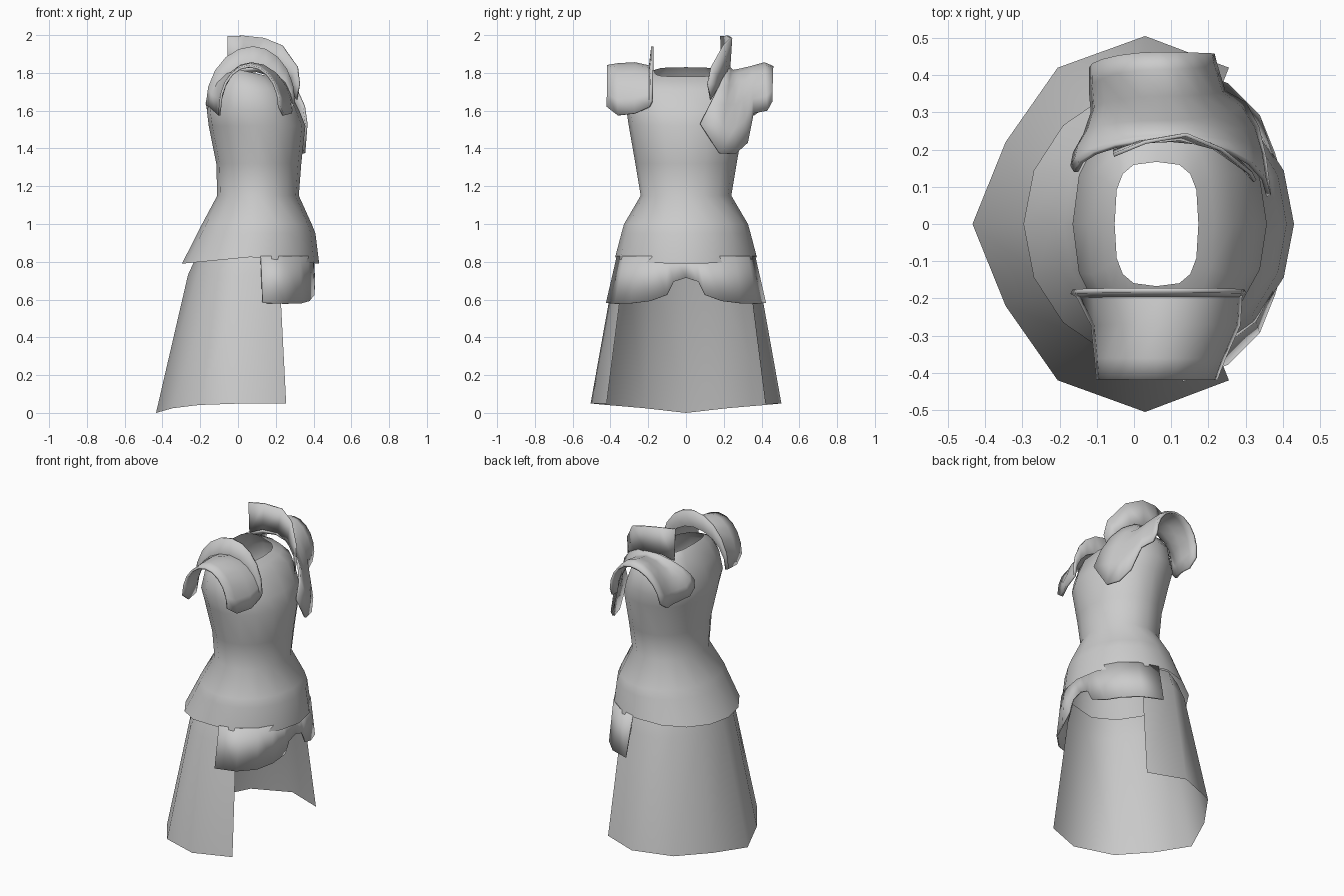
import bpy, bmesh
from math import sin, cos, pi, radians


def loft(name, rows, closed=False, thick=0.0):
    """Skin a surface across rows of points."""
    bm = bmesh.new()
    grid = [[bm.verts.new(p) for p in row] for row in rows]
    n = len(rows[0])
    for a, b in zip(grid, grid[1:]):
        for i in range(n if closed else n - 1):
            j = (i + 1) % n
            bm.faces.new((a[i], a[j], b[j], b[i]))
    bmesh.ops.recalc_face_normals(bm, faces=bm.faces)
    me = bpy.data.meshes.new(name)
    bm.to_mesh(me)
    bm.free()
    ob = bpy.data.objects.new(name, me)
    bpy.context.collection.objects.link(ob)
    bpy.ops.object.select_all(action='DESELECT')
    ob.select_set(True)
    bpy.context.view_layer.objects.active = ob
    bpy.ops.object.shade_smooth_by_angle(angle=radians(42))
    if thick:
        m = ob.modifiers.new("thickness", 'SOLIDIFY')
        m.thickness = thick
        m.offset = 0
    return ob


def ring(z, x0, x1, yh, power=2.0, dip=0.0, tilt=0.0, n=16):
    """Superellipse section; dip lowers front and back, tilt lowers the front."""
    pts = []
    for i in range(n):
        c, s = cos(2 * pi * i / n), sin(2 * pi * i / n)
        cx = abs(c) ** (2 / power) * (1 if c > 0 else -1)
        sy = abs(s) ** (2 / power) * (1 if s > 0 else -1)
        pts.append(((x0 + x1) / 2 + cx * (x1 - x0) / 2, yh * sy,
                    z - dip * abs(cx) - tilt * cx))
    return pts


def mirrored(half):
    """Half row starting on y = 0, extended to the -y side."""
    return [(x, -y, z) for x, y, z in reversed(half[1:])] + half


def arch(back, top, front, n=5):
    """Two quarter ellipses: back bottom, over the top, down to front bottom."""
    def quarter(p, a):
        return (top[0] + (p[0] - top[0]) * sin(a),
                p[1] + (top[1] - p[1]) * cos(a),
                p[2] + (top[2] - p[2]) * cos(a))
    angs = [i * pi / 2 / n for i in range(n + 1)]
    return [quarter(back, a) for a in reversed(angs)] + [quarter(front, a) for a in angs[1:]]


# Torso shell, neck to hem (the chest faces +x)
loft("torso", [
    ring(1.805, -0.052, 0.173, 0.167, 3.2, tilt=0.025),
    ring(1.775, -0.085, 0.215, 0.245, 2.6, tilt=0.02),
    ring(1.71, -0.125, 0.27, 0.30, 2.4),
    ring(1.60, -0.165, 0.325, 0.315, 2.2),
    ring(1.52, -0.155, 0.357, 0.303, 2.1),
    ring(1.32, -0.115, 0.335, 0.268),
    ring(1.15, -0.11, 0.322, 0.24),
    ring(1.00, -0.19, 0.39, 0.328),
    ring(0.95, -0.215, 0.41, 0.342),
    ring(0.825, -0.297, 0.43, 0.375, dip=0.035)], closed=True)

# Long skirt, open at the chest side
loft("skirt", [mirrored(r) for r in (
    [(-0.215, 0, 0.84), (-0.18, 0.15, 0.84), (-0.10, 0.27, 0.84), (0.03, 0.345, 0.84), (0.21, 0.30, 0.84)],
    [(-0.265, 0, 0.73), (-0.215, 0.17, 0.73), (-0.12, 0.31, 0.73), (0.03, 0.383, 0.73), (0.22, 0.333, 0.73)],
    [(-0.434, 0, 0.0), (-0.345, 0.22, 0.025), (-0.205, 0.42, 0.042), (0.03, 0.505, 0.05), (0.255, 0.42, 0.05)])])

# Hip plate with an arched notch in the middle
hip_low = [(0.403, 0, 0.715), (0.403, 0.065, 0.695), (0.402, 0.10, 0.625), (0.375, 0.19, 0.592),
           (0.335, 0.29, 0.58), (0.25, 0.375, 0.578), (0.13, 0.42, 0.582)]
hip_top = [(0.40, 0, 0.83), (0.398, 0.06, 0.83), (0.393, 0.10, 0.83), (0.37, 0.18, 0.83),
           (0.325, 0.26, 0.83), (0.24, 0.325, 0.83), (0.12, 0.363, 0.83)]
loft("hip_plate", [mirrored(hip_top), mirrored(hip_low)], thick=0.008)

# Smaller shoulder guard with an upright arched flange
loft("small_shoulder_guard", [arch(*r) for r in (
    ((-0.095, -0.418, 1.62), (0.06, -0.418, 1.835), (0.218, -0.418, 1.62)),
    ((-0.10, -0.36, 1.575), (0.06, -0.36, 1.845), (0.24, -0.36, 1.575)),
    ((-0.11, -0.27, 1.585), (0.07, -0.27, 1.85), (0.28, -0.27, 1.585)),
    ((-0.15, -0.192, 1.62), (0.08, -0.192, 1.835), (0.285, -0.192, 1.62)),
    ((-0.168, -0.182, 1.63), (0.08, -0.178, 1.94), (0.30, -0.182, 1.65)))], thick=0.013)

# Larger shoulder guard, running down over the chest
loft("large_shoulder_guard", [arch(*r) for r in (
    ((-0.115, 0.42, 1.62), (0.07, 0.46, 1.83), (0.21, 0.458, 1.65)),
    ((-0.115, 0.36, 1.575), (0.07, 0.415, 1.85), (0.217, 0.43, 1.60)),
    ((-0.11, 0.30, 1.575), (0.08, 0.345, 1.83), (0.24, 0.355, 1.585)),
    ((-0.13, 0.24, 1.585), (0.09, 0.28, 1.815), (0.295, 0.325, 1.43)),
    ((-0.158, 0.19, 1.60), (0.10, 0.25, 1.81), (0.33, 0.26, 1.37)),
    ((-0.165, 0.155, 1.64), (0.10, 0.235, 1.82), (0.35, 0.175, 1.375)),
    ((-0.155, 0.14, 1.68), (0.10, 0.225, 1.83), (0.362, 0.075, 1.53)))], thick=0.013)

# Standing neck guard on the larger shoulder guard
loft("neck_guard", [
    [(-0.055, 0.195, 1.80), (0.02, 0.22, 1.83), (0.12, 0.23, 1.83), (0.20, 0.215, 1.80),
     (0.27, 0.18, 1.74), (0.31, 0.13, 1.66)],
    [(-0.055, 0.185, 1.995), (0.03, 0.22, 1.997), (0.14, 0.24, 1.985), (0.235, 0.20, 1.945),
     (0.315, 0.135, 1.83), (0.325, 0.115, 1.74)]], thick=0.01)
